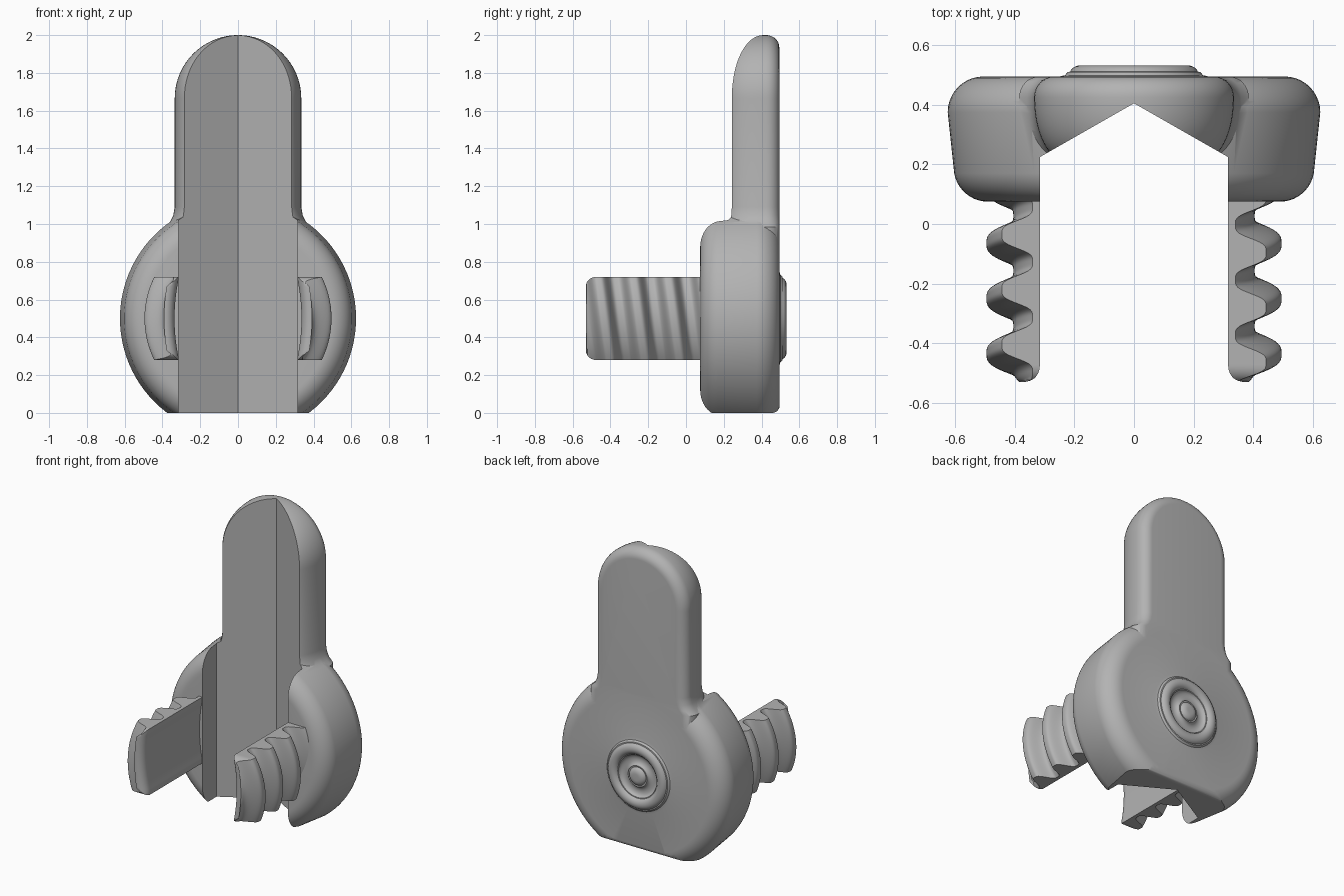
import bpy
import bmesh
from math import sin, cos, pi, radians, sqrt, asin

cube = bpy.data.objects.get("Cube")
if cube:
    bpy.data.objects.remove(cube, do_unlink=True)

MID = 0.5      # height of the disc axis
WALL = 0.315   # half width of the channel

grey = bpy.data.materials.new("plain grey")
grey.use_nodes = True
GREY = (0.45, 0.45, 0.45, 1)
grey.diffuse_color = GREY
grey.node_tree.nodes["Principled BSDF"].inputs["Base Color"].default_value = GREY


def arc(cx, cy, rx, ry, start, end, n=10):
    """Points on an elliptical arc, angles in degrees."""
    angles = [radians(start + (end - start) * i / n) for i in range(n + 1)]
    return [(cx + rx * cos(a), cy + ry * sin(a)) for a in angles]


def loft(name, rings):
    """Closed solid skinned through rings of equal point count."""
    bm = bmesh.new()
    rows = [[bm.verts.new(p) for p in ring] for ring in rings]
    count = len(rows[0])
    for a, b in zip(rows, rows[1:]):
        for i in range(count):
            j = (i + 1) % count
            bm.faces.new((a[i], a[j], b[j], b[i]))
    bm.faces.new(rows[0])
    bm.faces.new(rows[-1])
    bmesh.ops.recalc_face_normals(bm, faces=bm.faces)
    mesh = bpy.data.meshes.new(name)
    bm.to_mesh(mesh)
    bm.free()
    mesh.materials.append(grey)
    obj = bpy.data.objects.new(name, mesh)
    bpy.context.collection.objects.link(obj)
    return obj


def activate(obj):
    bpy.ops.object.select_all(action='DESELECT')
    obj.select_set(True)
    bpy.context.view_layer.objects.active = obj


def boolean(target, tool, operation):
    mod = target.modifiers.new(operation.lower(), 'BOOLEAN')
    mod.operation = operation
    mod.solver = 'EXACT'
    mod.object = tool
    activate(target)
    bpy.ops.object.modifier_apply(modifier=mod.name)
    bpy.data.objects.remove(tool, do_unlink=True)


def smooth(obj):
    activate(obj)
    bpy.ops.object.shade_smooth_by_angle(angle=radians(30))


# Disc with a ringed boss on its back: (radius, y) profile turned about the y axis
profile = [(0.02, 0.075), (0.3, 0.075)]
profile += arc(0.49, 0.19, 0.115, 0.115, -90, -10)
profile += arc(0.505, 0.375, 0.12, 0.12, 0, 90)
profile += [(0.25, 0.495), (0.232, 0.499), (0.222, 0.51)]
profile += arc(0.18, 0.5, 0.037, 0.032, 20, 160)
profile += arc(0.105, 0.51, 0.035, 0.022, 0, -180, 8)
profile += arc(0.02, 0.5, 0.042, 0.03, 15, 90, 6)
SIDES = 96
disc = loft("body", [[(r * cos(2 * pi * i / SIDES), y, MID + r * sin(2 * pi * i / SIDES))
                      for i in range(SIDES)] for r, y in profile])

# Upright arm: rounded outline, inset towards the front and back for soft edges


def arm_ring(y, inset):
    w = 0.335 - inset
    flare = [(0.385, 0.8), (0.385, 0.985), (0.36, 1.01), (0.343, 1.045), (0.335, 1.09)]
    right = [(x - inset, z) for x, z in flare]
    left = [(-x, z) for x, z in reversed(right)]
    return [(x, y, z) for x, z in right + arc(0, 1.665, w, w, 0, 180, 48) + left]


section = arc(0.065, 0.425, 0.065, 0.069, 90, 180, 8) + arc(0.11, 0.42, 0.11, 0.21, 180, 255, 12)[1:]
arm = loft("arm", [arm_ring(y, inset) for inset, y in section])
boolean(disc, arm, 'UNION')

# V-backed channel running the full height
channel = [(0, 0.405), (WALL, 0.225), (WALL, -1), (-WALL, -1), (-WALL, 0.225)]
boolean(disc, loft("channel_cutter", [[(x, y, z) for x, y in channel] for z in (-0.5, 2.5)]),
        'DIFFERENCE')

# Flat foot with a rounded back edge
foot = [(-0.3, 0)] + arc(0.456, 0.04, 0.04, 0.04, -90, 0, 8) + [(0.8, 0.04), (0.8, -0.4), (-0.3, -0.4)]
boolean(disc, loft("foot_cutter", [[(x, y, z) for y, z in foot] for x in (-1, 1)]), 'DIFFERENCE')
smooth(disc)

# Threaded prongs: slices of a two-start screw, one on each side of the channel
PITCH, TIP, HALF = 0.185, -0.53, 0.22


def thread_radius(y, dz):
    turn = asin(dz / 0.45) / (2 * pi)
    c = cos(2 * pi * ((y + 0.065) / PITCH + 2 * turn))
    return 0.45 + 0.045 * c * (1.5 - 0.5 * c * c)


def prong_ring(y, side):
    depth = min(1, max(0, (TIP + 0.055 - y) / 0.055))
    inset = 0.05 * (1 - sqrt(1 - depth * depth))
    half = HALF - inset
    heights = [half * (i / 12 - 1) for i in range(25)]
    inner = [(WALL + 0.001 + inset + 0.02 * max(0, 1 - (dz / 0.2) ** 2), dz) for dz in heights]
    outer = []
    for (x_in, dz) in reversed(inner):
        r = thread_radius(y, dz) - inset / 2
        outer.append((max(sqrt(r * r - dz * dz), x_in + 0.006), dz))
    return [(side * x, y, MID + side * dz) for x, dz in inner + outer]


ROWS = 100
tip_rows = [y for _, y in arc(0, TIP + 0.055, 1, 0.055, -90, 0, 9)]
shaft_rows = [TIP + 0.055 + (0.15 - TIP - 0.055) * i / ROWS for i in range(1, ROWS + 1)]
for side, name in ((1, "left_threaded_prong"), (-1, "right_threaded_prong")):
    smooth(loft(name, [prong_ring(y, side) for y in tip_rows + shaft_rows]))
